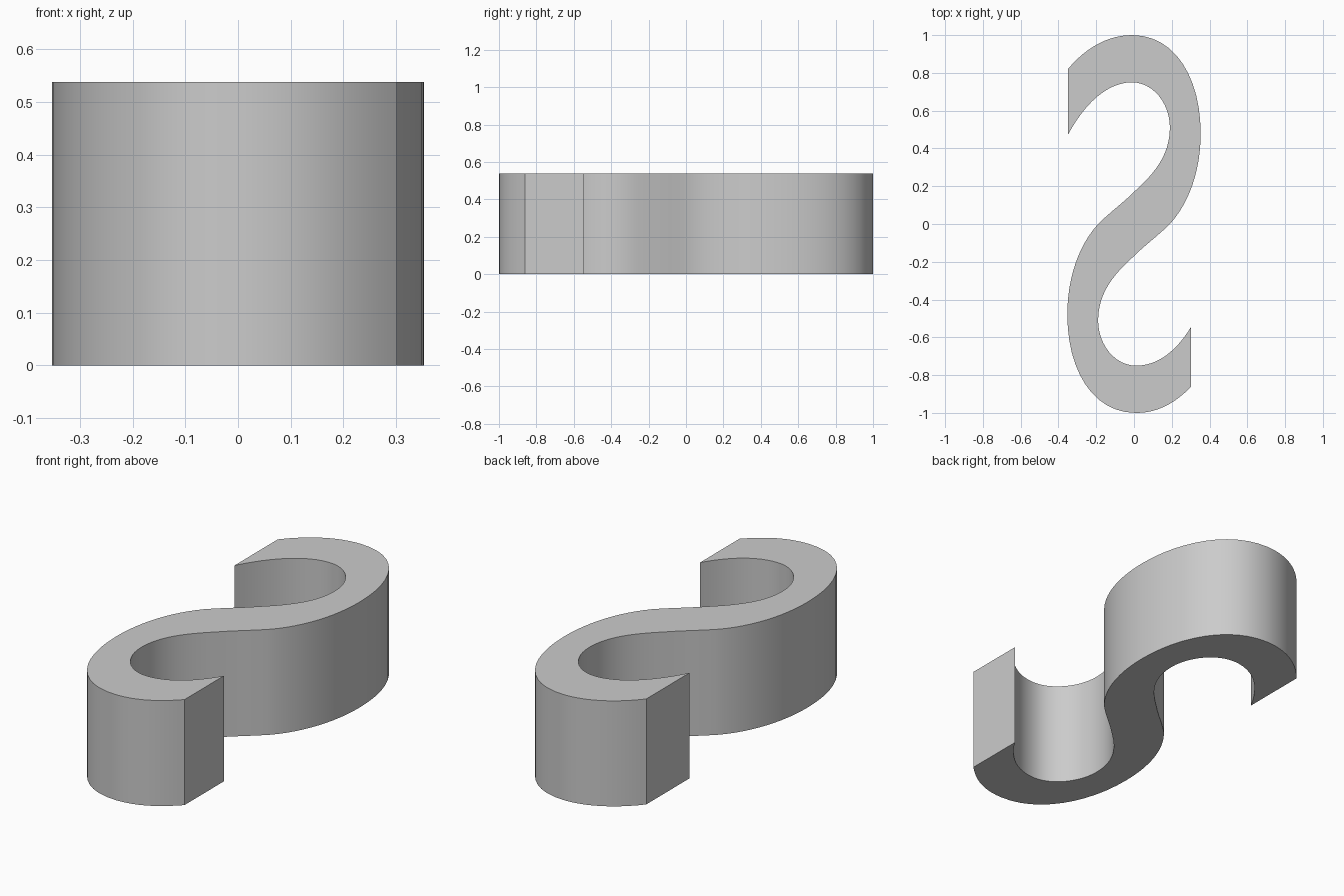
import bpy, bmesh
from mathutils import Vector
from mathutils.geometry import interpolate_bezier

if "Cube" in bpy.data.objects:
    bpy.data.objects.remove(bpy.data.objects["Cube"])

HEIGHT = 0.538


def trace(points, steps=12):
    """Sample a chain of cubic curves: anchor, handle, handle, anchor, ..."""
    pts = [Vector((x, y, 0)) for x, y in points]
    out = []
    for i in range(0, len(pts) - 1, 3):
        seg = interpolate_bezier(*pts[i:i + 4], steps + 1)
        out += seg if not out else seg[1:]
    return out


def turn(points):
    """Rotate half a turn about the origin."""
    return [(-x, -y) for x, y in points]


# One flank of the S: outside of the top bend, then inside of the lower bend
flank = [(-0.01, 1.0), (0.22, 1.0), (0.353, 0.77), (0.353, 0.48),
         (0.353, 0.28), (0.29, 0.11), (0.19, 0.0),
         (0.13, -0.06), (0.06, -0.11), (0.0, -0.17),
         (-0.10, -0.26), (-0.19, -0.36), (-0.19, -0.51),
         (-0.19, -0.64), (-0.10, -0.75), (0.01, -0.75)]

# The lower tip is trimmed slightly shorter than the upper tip
upper_outer = [(-0.35, 0.82), (-0.25, 0.94), (-0.13, 1.0)]
lower_inner = [(0.12, -0.75), (0.22, -0.68), (0.302, -0.545)]
lower_outer = [(0.302, -0.862), (0.21, -0.955), (0.12, -1.0)]
upper_inner = [(-0.14, 0.75), (-0.26, 0.64), (-0.35, 0.472)]

outline = (trace(upper_outer + flank + lower_inner)
           + trace(lower_outer + turn(flank) + upper_inner))

# Extrude the outline into a solid block
bm = bmesh.new()
face = bm.faces.new([bm.verts.new(p) for p in outline])
top = bmesh.ops.extrude_face_region(bm, geom=[face], use_keep_orig=True)["geom"]
bmesh.ops.translate(bm, vec=(0, 0, HEIGHT),
                    verts=[g for g in top if isinstance(g, bmesh.types.BMVert)])
bmesh.ops.recalc_face_normals(bm, faces=bm.faces)
mesh = bpy.data.meshes.new("s_hook_body")
bm.to_mesh(mesh)
bm.free()
body = bpy.data.objects.new("s_hook_body", mesh)
bpy.context.collection.objects.link(body)

# Smooth sides, sharp rims and tips
bpy.context.view_layer.objects.active = body
body.select_set(True)
bpy.ops.object.shade_smooth_by_angle()
